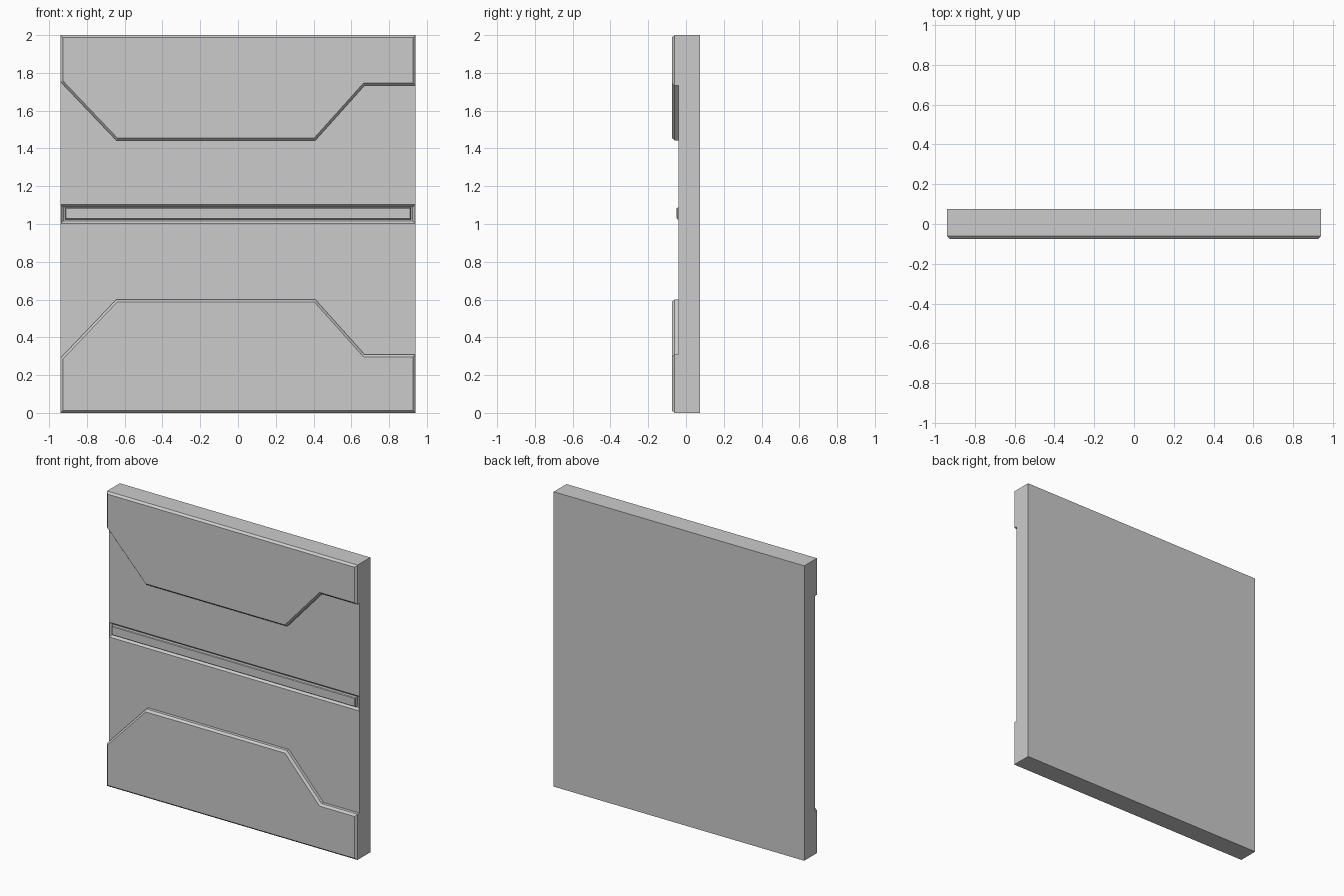
import bpy
import bmesh
from mathutils import Vector

if "Cube" in bpy.data.objects:
    bpy.data.objects.remove(bpy.data.objects["Cube"])

HALF_W, HEIGHT = 0.94, 2.0
BACK, FACE, RAISED = 0.075, -0.04, -0.075


def rect(hw, z0, z1):
    return [(-hw, z0), (hw, z0), (hw, z1), (-hw, z1)]


def inset(pts, d):
    """Offset a counter-clockwise outline inward by d with mitred corners."""
    out = []
    for i, p in enumerate(pts):
        p = Vector(p)
        a = (p - Vector(pts[i - 1])).normalized()
        b = (Vector(pts[(i + 1) % len(pts)]) - p).normalized()
        n1, n2 = Vector((-a.y, a.x)), Vector((-b.y, b.x))
        out.append(tuple(p + (n1 + n2) * d / (1 + n1.dot(n2))))
    return out


def loft(name, rings):
    """Join (outline, y) rings into a closed solid running back to front."""
    bm = bmesh.new()
    loops = [[bm.verts.new((x, y, z)) for x, z in pts] for pts, y in rings]
    n = len(loops[0])
    for a, b in zip(loops, loops[1:]):
        for i in range(n):
            j = (i + 1) % n
            bm.faces.new((a[i], a[j], b[j], b[i]))
    bm.faces.new(loops[0][::-1])
    bm.faces.new(loops[-1])
    bmesh.ops.recalc_face_normals(bm, faces=bm.faces)
    mesh = bpy.data.meshes.new(name)
    bm.to_mesh(mesh)
    bm.free()
    obj = bpy.data.objects.new(name, mesh)
    bpy.context.collection.objects.link(obj)
    return obj


# Wall slab with a sloped groove sunk into its front
outer = rect(HALF_W, 0, HEIGHT)
groove = rect(HALF_W - 0.002, 1.002, 1.102)
loft("wall_slab", [(outer, BACK), (outer, FACE), (groove, FACE),
                   (inset(groove, 0.013), FACE + 0.015)])

# Long bar lying in the groove
bar = rect(0.915, 1.025, 1.087)
loft("groove_bar", [(bar, FACE + 0.015), (bar, FACE - 0.005),
                    (inset(bar, 0.004), FACE - 0.01)])

# Raised chamfered plates, the upper one mirrored from the lower
edge = [(HALF_W, 0.31), (0.67, 0.31), (0.41, 0.60), (-0.645, 0.60), (-HALF_W, 0.29)]
lower = [(-HALF_W, 0), (HALF_W, 0)] + edge
upper = [(HALF_W, HEIGHT), (-HALF_W, HEIGHT)] + [(x, 2.043 - z) for x, z in edge[::-1]]
for name, outline in (("lower_plate", lower), ("upper_plate", upper)):
    loft(name, [(outline, FACE), (outline, RAISED + 0.014),
                (inset(outline, 0.013), RAISED)])
